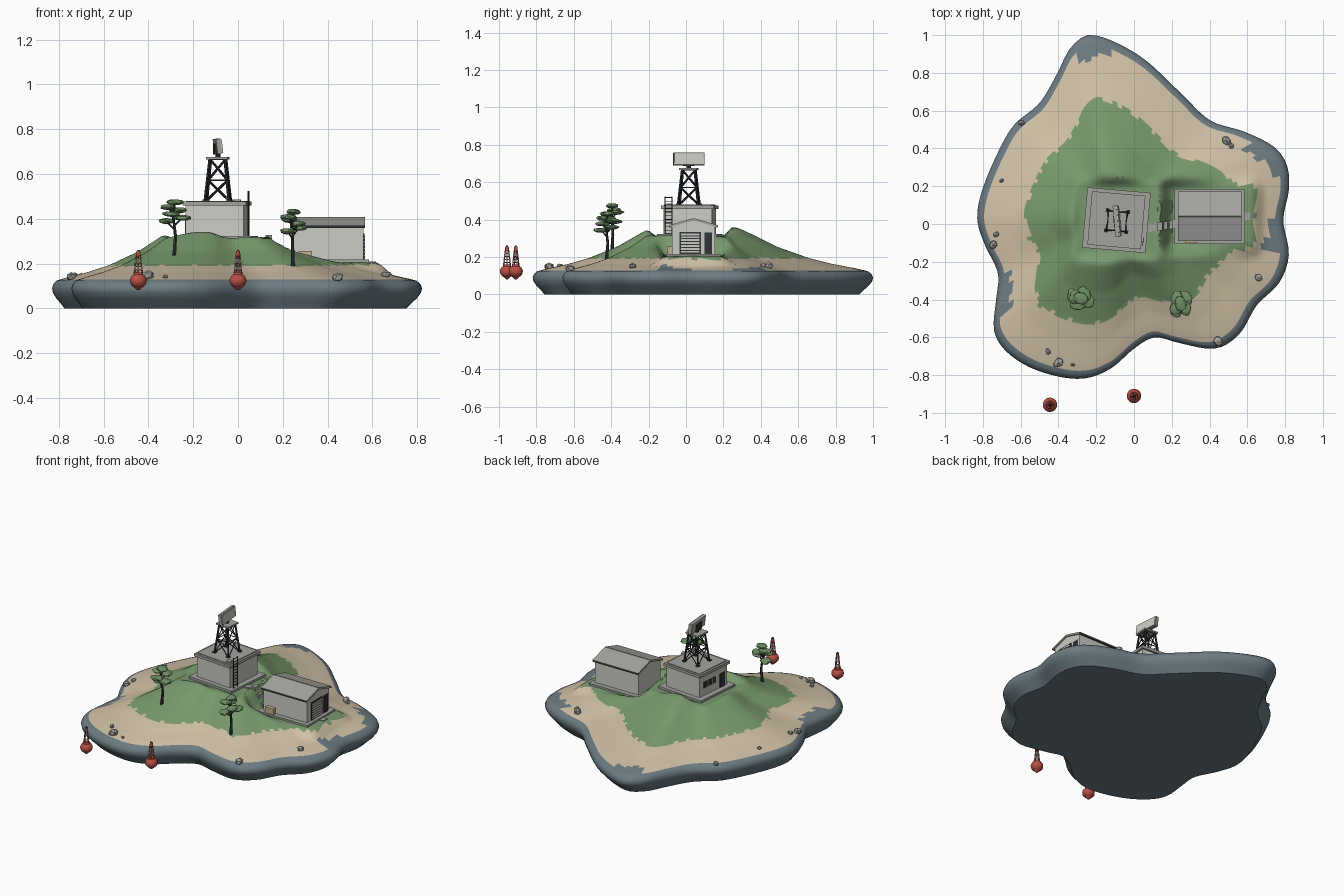
import bpy, bmesh, math, random
from mathutils import Matrix, Vector, Euler

random.seed(4)
if "Cube" in bpy.data.objects:
    bpy.data.objects.remove(bpy.data.objects["Cube"])

# Flat colours
COLOURS = {"slate": (.15, .20, .225), "sand": (.64, .54, .39), "grass": (.19, .32, .155),
           "wall": (.60, .60, .56), "concrete": (.37, .37, .35), "steel": (.03, .035, .04),
           "red": (.46, .08, .06), "foliage": (.16, .28, .13), "white": (.8, .8, .76),
           "wood": (.55, .43, .27)}
MATS, ID = [], {}
for key, rgb in COLOURS.items():
    m = bpy.data.materials.new(key)
    m.use_nodes = True
    m.diffuse_color = (*rgb, 1)
    m.node_tree.nodes["Principled BSDF"].inputs["Base Color"].default_value = (*rgb, 1)
    ID[key] = len(MATS)
    MATS.append(m)


class Part:
    """Collects primitives into one named object."""
    def __init__(self, name, loc=(0, 0, 0), turn=0):
        self.bm, self.name, self.loc, self.turn = bmesh.new(), name, loc, turn

    def paint(self, verts, mat):
        for f in {f for v in verts for f in v.link_faces}:
            f.material_index = ID[mat]
        return verts

    def box(self, mat, x, y, z, rot=(0, 0, 0)):
        lo, hi = Vector((x[0], y[0], z[0])), Vector((x[1], y[1], z[1]))
        mx = Matrix.LocRotScale((lo + hi) / 2, Euler(rot), hi - lo)
        return self.paint(bmesh.ops.create_cube(self.bm, size=1, matrix=mx)["verts"], mat)

    def beam(self, mat, a, b, r1, r2=None, sides=6):
        a, b = Vector(a), Vector(b)
        q = (b - a).to_track_quat('Z', 'Y')
        mx = Matrix.LocRotScale((a + b) / 2, q, None)
        return self.paint(bmesh.ops.create_cone(self.bm, cap_ends=True, segments=sides, radius1=r1,
                          radius2=r1 if r2 is None else r2, depth=(b - a).length, matrix=mx)["verts"], mat)

    def blob(self, mat, loc, scale, rough=0, sub=1):
        mx = Matrix.LocRotScale(loc, Euler((0, 0, random.uniform(0, 6))), Vector(scale))
        vs = bmesh.ops.create_icosphere(self.bm, subdivisions=sub, radius=1, matrix=mx)["verts"]
        for v in vs:
            v.co += (v.co - Vector(loc)) * random.uniform(-rough, rough)
        return self.paint(vs, mat)

    def done(self, smooth=None):
        me = bpy.data.meshes.new(self.name)
        bmesh.ops.recalc_face_normals(self.bm, faces=self.bm.faces)
        self.bm.to_mesh(me)
        self.bm.free()
        for m in MATS:
            me.materials.append(m)
        if smooth:
            me.shade_smooth()
            me.set_sharp_from_angle(angle=math.radians(smooth))
        ob = bpy.data.objects.new(self.name, me)
        ob.location, ob.rotation_euler = self.loc, (0, 0, self.turn)
        bpy.context.collection.objects.link(ob)


# Shoreline as a closed smooth curve, stored as radius by angle about the hill
SHORE = [(-.21, 1), (.03, .89), (.24, .70), (.40, .55), (.58, .49), (.74, .41), (.81, .31), (.82, .18),
         (.79, .02), (.82, -.16), (.77, -.31), (.65, -.43), (.56, -.58), (.43, -.66), (.24, -.63),
         (.11, -.60), (0, -.66), (-.13, -.77), (-.29, -.82), (-.5, -.78), (-.66, -.69), (-.74, -.57),
         (-.73, -.4), (-.72, -.26), (-.79, -.11), (-.83, .03), (-.80, .19), (-.71, .4), (-.63, .53),
         (-.5, .64), (-.41, .79), (-.33, .94)]
HILL = Vector((-.1, .03))
polar = []
for i in range(len(SHORE)):
    p0, p1, p2, p3 = (Vector(SHORE[(i + k) % len(SHORE)]) for k in (-1, 0, 1, 2))
    for t in (0, .2, .4, .6, .8):
        p = .5 * (2 * p1 + (p2 - p0) * t + (2 * p0 - 5 * p1 + 4 * p2 - p3) * t * t
                  + (3 * p1 - p0 - 3 * p2 + p3) * t ** 3) - HILL
        polar.append((math.atan2(p.y, p.x) % math.tau, p.length))
polar.sort()
polar = [(polar[-1][0] - math.tau, polar[-1][1])] + polar + [(polar[0][0] + math.tau, polar[0][1])]


def lerp(table, v):
    for (a, fa), (b, fb) in zip(table, table[1:]):
        if v <= b:
            return fa + (fb - fa) * (v - a) / max(b - a, 1e-9)
    return table[-1][1]


SLOPE = [(0, .375), (.2, .37), (.27, .35), (.34, .318), (.47, .255), (.65, .193), (.78, .162), (.9, .14), (1, .118)]
# Levelled building plots: centre, half size, height, margin
PLOTS = [((-.09, .02), (.19, .17), .308, .07), ((.41, .04), (.2, .14), .205, .09)]


def ground(x, y):
    d = Vector((x, y)) - HILL
    z = lerp(SLOPE, d.length / lerp(polar, math.atan2(d.y, d.x) % math.tau))
    for c, h, level, margin in PLOTS:
        out = math.hypot(max(abs(x - c[0]) - h[0], 0), max(abs(y - c[1]) - h[1], 0))
        k = max(0, 1 - out / margin)
        z += (level - z) * k * k * (3 - 2 * k)
    return z


# Island: rings from underside round the rock edge and up to the hilltop
isl = Part("island")
SEG, RINGS = 150, 44
edge = [(0, .925), (.02, .945), (.045, .975), (.07, .995), (.09, 1), (.108, .992)]
rows = []
for z, s in edge:
    rows.append([(s, z)] * SEG)
for j in range(RINGS):
    rows.append([(.972 * (1 - j / RINGS), None)] * SEG)
grid = []
for row in rows:
    ring = []
    for i, (s, z) in enumerate(row):
        a = math.tau * i / SEG
        r = lerp(polar, a) * s
        x, y = HILL.x + r * math.cos(a), HILL.y + r * math.sin(a)
        ring.append(isl.bm.verts.new((x, y, ground(x, y) if z is None else z)))
    grid.append(ring)
isl.bm.faces.new(grid[0])
top = isl.bm.verts.new((HILL.x, HILL.y, ground(*HILL)))
BARE = [(96, 6), (20, 7), (-7, 7), (212, 8)]     # bare rock: bearing and half width in degrees
jag = [random.uniform(-1, 1) for _ in range(SEG)]
for j in range(len(grid)):
    for i in range(SEG):
        k = (i + 1) % SEG
        if j + 1 < len(grid):
            f = isl.bm.faces.new((grid[j][i], grid[j][k], grid[j + 1][k], grid[j + 1][i]))
        else:
            f = isl.bm.faces.new((grid[j][i], grid[j][k], top))
        c = f.calc_center_median()
        bearing = 360 * i / SEG
        bare = any(abs((bearing - b + 180) % 360 - 180) < w for b, w in BARE)
        shore = .89 + .04 * jag[i] if bare else .965
        s = rows[j][i][0]
        f.material_index = ID["slate" if j < len(edge) or s > shore else
                              "grass" if c.z > .192 + .005 * jag[i] else "sand"]
isl.done(40)

# Main building with flat roof, door and windows on the west side
b = Part("radar_building", (-.093, .02, .308), math.radians(-5))
b.box("concrete", (-.168, .168), (-.16, .16), (-.03, .015))
b.box("wall", (-.13, .13), (-.13, .13), (.01, .152))
b.box("concrete", (-.142, .142), (-.142, .142), (.15, .168))
b.box("concrete", (-.128, .128), (-.128, .128), (.165, .172))
b.box("steel", (-.134, -.128), (-.105, -.06), (.015, .105))
b.box("steel", (-.134, -.128), (-.02, .09), (.065, .105))
for y in (.015, .055):
    b.box("wall", (-.136, -.128), (y - .003, y + .003), (.065, .105))
b.box("concrete", (.085, .115), (-.115, -.085), (.17, .178))
b.done()

# Ladder on the east wall
l = Part("ladder", (-.093, .02, .308), math.radians(-5))
for y in (-.12, -.082):
    l.beam("steel", (.15, y, .0), (.15, y, .215), .003)
for n in range(11):
    l.beam("steel", (.15, -.12, .015 + n * .0195), (.15, -.082, .015 + n * .0195), .002)
l.done()

# Lattice tower, with crossed braces on each side
t = Part("radar_tower", (-.09, .015, .478), math.radians(-5))
H = .187
corner = [(-1, -1), (1, -1), (1, 1), (-1, 1)]


def leg_point(c, f):
    w = .054 - .02 * f
    return (c[0] * w, c[1] * w, H * f)


for n, c in enumerate(corner):
    d = corner[(n + 1) % 4]
    t.beam("steel", leg_point(c, 0), leg_point(c, 1), .006)
    t.box("steel", (c[0] * .054 - .01, c[0] * .054 + .01), (c[1] * .054 - .01, c[1] * .054 + .01), (-.002, .008))
    for lo, hi in ((0, .5), (.5, 1)):
        t.beam("steel", leg_point(c, lo), leg_point(d, hi), .003)
        t.beam("steel", leg_point(d, lo), leg_point(c, hi), .003)
        t.beam("steel", leg_point(c, hi), leg_point(d, hi), .003)
t.box("concrete", (-.048, .048), (-.048, .048), (H, H + .01))
t.done()

# Rotating antenna panel
a = Part("radar_antenna", (-.09, .015, .675), math.radians(5))
a.beam("steel", (0, 0, 0), (0, 0, .03), .012, .01, 10)
a.box("steel", (-.018, .002), (-.03, .03), (.012, .06))
a.box("concrete", (-.012, .008), (-.083, .083), (.014, .082), (0, -.12, 0))
a.box("wall", (.006, .014), (-.079, .079), (.018, .079), (0, -.12, 0))
a.done()

# Garage with gabled roof, roller door, side door and step
g = Part("garage", (.4, .04, .205))
g.box("concrete", (-.185, .185), (-.145, .145), (-.04, .012))
g.box("wall", (-.16, .16), (-.115, .115), (.01, .16))
for x in (-.16, .16):
    tri = [g.bm.verts.new((x, y, z)) for y, z in ((-.115, .16), (.115, .16), (0, .195))]
    g.bm.faces.new(tri).material_index = ID["wall"]
for side in (-1, 1):
    g.box("concrete", (-.168, .168), (side * .065 - .067, side * .065 + .067), (.172, .184), (-side * .285, 0, 0))
    g.box("steel", (-.168, .168), (side * .127 - .003, side * .127 + .003), (.153, .163))
g.box("steel", (.158, .165), (-.075, .04), (.012, .13))
for n in range(7):
    g.box("wall", (.16, .168), (-.067, .032), (.018 + n * .0155, .028 + n * .0155))
g.box("steel", (.158, .165), (.06, .1), (.012, .125))
g.box("concrete", (.185, .215), (-.02, .02), (-.03, .004))
g.box("wood", (-.13, -.07), (-.14, -.115), (.012, .05))
g.box("wood", (-.1, -.07), (-.14, -.118), (.012, .035))
g.done()

# Steps down from the main building to the garage
p = Part("steps")
for n in range(6):
    x, y = .085 + .026 * n, -.02 + .004 * n
    z = ground(x, y) + .006
    p.box("concrete", (x - .014, x + .014), (y - .022, y + .022), (z - .03, z))
p.done()

# Pines with flat layered crowns
for n, (x, y, h) in enumerate([(-.285, -.395, .25), (.245, -.425, .255)]):
    tree = Part(f"pine_tree_{n + 1}", (x, y, ground(x, y) - .005), n * 1.2)
    knots = [(0, 0, 0), (.006, .004, h * .35), (-.004, 0, h * .7), (0, 0, h * .95)]
    for k in range(3):
        tree.beam("steel", knots[k], knots[k + 1], .0095 - .002 * k, .0075 - .002 * k)
    for k, (dx, dy, f, r) in enumerate([(-.035, .012, .62, .042), (.035, -.015, .68, .044), (-.012, -.032, .75, .04),
                                        (.02, .026, .82, .042), (-.028, .01, .87, .04), (.004, 0, .96, .04)]):
        tree.beam("steel", (0, 0, h * (f - .14)), (dx, dy, h * f), .004)
        tree.blob("foliage", (dx, dy, h * f), (r, r * .8, .013), .12, 2)
    tree.done()

# Boulders along the shore
stones = Part("boulders")
for x, y, r in [(-.595, .535, .02), (-.70, .23, .014), (-.745, -.11, .027), (-.73, -.055, .018), (-.455, -.675, .018),
                (-.40, -.735, .032), (-.325, -.745, .012), (.445, -.62, .03), (.66, -.285, .024),
                (.49, .44, .027), (.515, .415, .018)]:
    stones.blob("concrete", (x, y, ground(x, y) + r * .35), (r, r * .8, r * .8), .15)
stones.done()

# Channel buoys with striped lattice masts
for n, (x, y) in enumerate([(-.445, -.957), (0, -.91)]):
    u = Part(f"buoy_{n + 1}", (x, y, .123), .4 * n)
    bm_top = u.blob("red", (0, 0, 0), (.038, .038, .034), 0, 3)
    u.beam("red", (0, 0, -.042), (0, 0, -.022), .006, .027, 14)
    u.beam("red", (0, 0, .026), (0, 0, .036), .022, .02, 14)
    for k in range(5):
        mat = "white" if k % 2 else "red"
        z0, z1 = .032 + .016 * k, .048 + .016 * k
        w0, w1 = .018 - .0018 * k, .0162 - .0018 * k
        for q in range(4):
            c, s = math.cos(q * math.pi / 2), math.sin(q * math.pi / 2)
            u.beam(mat, (c * w0, s * w0, z0), (c * w1, s * w1, z1), .0035)
            u.beam(mat, (c * w1, s * w1, z1), (-s * w1, c * w1, z1), .002)
    u.beam("red", (0, 0, .11), (0, 0, .132), .011, .009, 10)
    u.beam("steel", (0, 0, .132), (0, 0, .138), .006, .004, 8)
    u.done(40)
